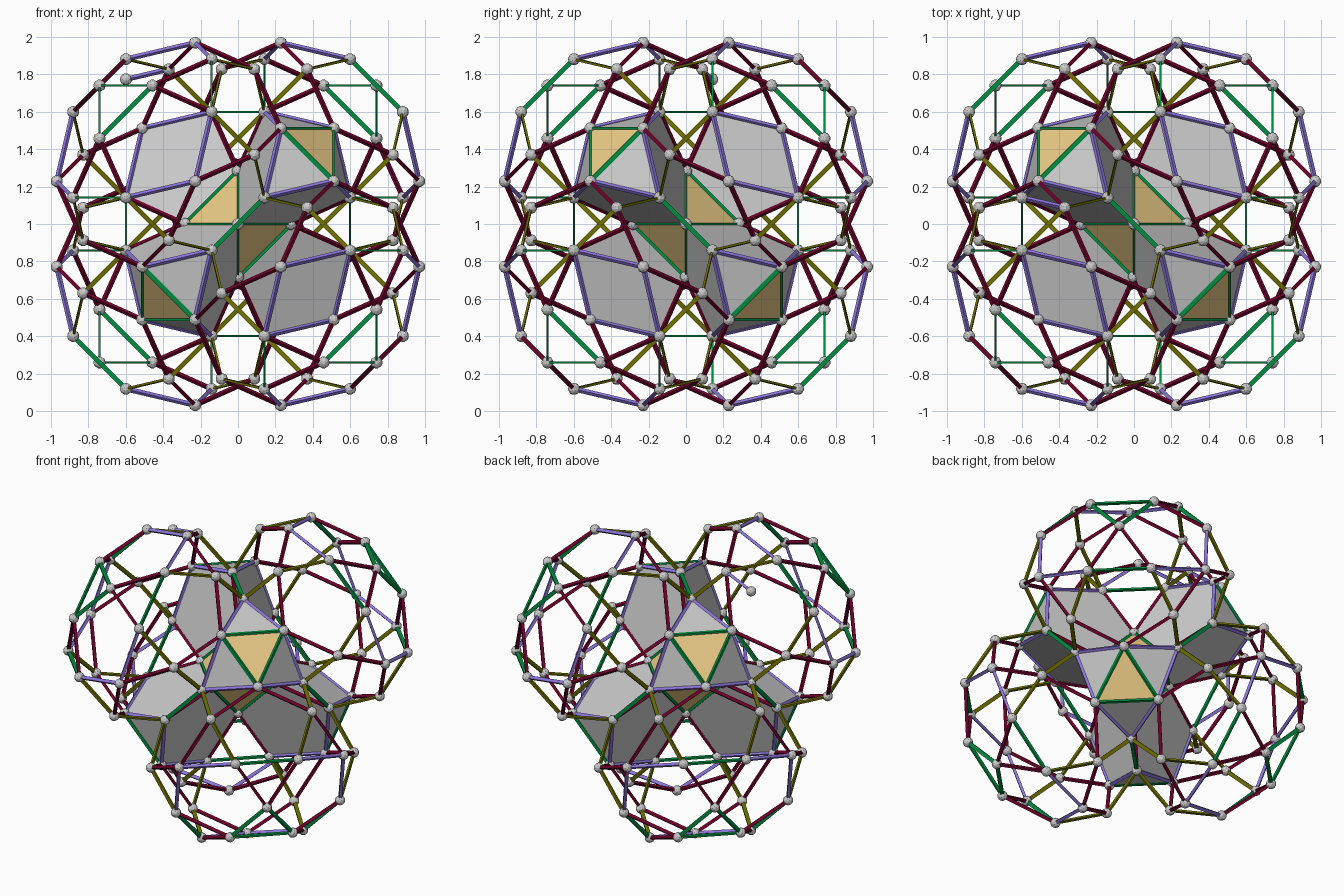
import bpy, bmesh
from itertools import permutations, product, combinations
from mathutils import Vector, Matrix

if "Cube" in bpy.data.objects:
    bpy.data.objects.remove(bpy.data.objects["Cube"])

P = (1 + 5 ** 0.5) / 2
U = 0.969 / P ** 4            # lattice unit: outermost ball centre at 0.969
CENTRE = Vector((0, 0, 1))
SIGNS = [(1, 1, 1), (-1, -1, 1), (-1, 1, -1), (1, -1, -1)]


def material(name, rgb):
    m = bpy.data.materials.new(name)
    m.diffuse_color = [c ** 2.2 for c in rgb] + [1]
    m.use_nodes = True
    m.node_tree.nodes["Principled BSDF"].inputs["Base Color"].default_value = m.diffuse_color
    return m


def finish(bm, name, mat=None):
    me = bpy.data.meshes.new(name)
    bm.to_mesh(me)
    bm.free()
    if mat:
        me.materials.append(mat)
    ob = bpy.data.objects.new(name, me)
    bpy.context.collection.objects.link(ob)
    return ob


def perms(*v):
    return sorted(set(permutations(v)))


def signed(points, s):
    return [Vector(a * b for a, b in zip(p, s)) for p in points]


def place(v):
    return CENTRE + v * U


def key(v):
    return tuple(round(c, 3) + 0.0 for c in v)


# Point families of one cage (stretched icosidodecahedron) around (P^2, P^2, P^2)
rel = []
for f in (1, -1):
    for base in ((1 / P, P * P, P * P), (1, 1, -P ** 3), (P, -P, 2 + P), (0, 2 * P, -2 * P)):
        rel += [tuple(P * P + f * c for c in p) for p in perms(*base)]
cage_pts = list({key(p): p for p in rel}.values())
inner = perms(2, 0, 0)
middle = perms(1, 1, P ** 3)
outer = perms(P * P + 1, P * P + 1, P)
cell_pts = inner + middle + outer

# Collect nodes and struts of four cages and four closed cells
nodes, edges = {}, {}
for s in SIGNS:
    for pts, sg in ((cage_pts, s), (cell_pts, [-c for c in s])):
        vs = signed(pts, sg)
        for v in vs:
            nodes[key(v)] = v
        for a, b in combinations(vs, 2):
            if (a - b).length < 3:
                edges[tuple(sorted((key(a), key(b))))] = (a, b)

# Short loose strut with its end ball
loose_a = Vector((-P * P, 1 / P, 2 * P * P + 1 / P))
loose_b = loose_a + Vector((-P, P ** -2, -P ** -2))
loose_a = min(nodes.values(), key=lambda n: (n - loose_a).length)
nodes[key(loose_b)] = loose_b
edges["loose"] = (loose_a, loose_b)

# Ball joints: small rhombicosidodecahedra
ball = bmesh.new()
for base in ((1, 1, P ** 3), (P * P, P, 2 * P), (2 + P, 0, P * P)):
    for k in range(3):
        for s in product((1, -1), repeat=3):
            p = Vector(base[(i + k) % 3] * s[i] for i in range(3)) * 0.00732
            if all((p - v.co).length > 1e-5 for v in ball.verts):
                ball.verts.new(p)
bmesh.ops.convex_hull(ball, input=ball.verts[:])
bmesh.ops.dissolve_limit(ball, angle_limit=0.02, verts=ball.verts[:], edges=ball.edges[:])
ball_mesh = bpy.data.meshes.new("ball_shape")
ball.to_mesh(ball_mesh)
ball.free()
bm = bmesh.new()
for v in nodes.values():
    start = len(bm.verts)
    bm.from_mesh(ball_mesh)
    bm.verts.ensure_lookup_table()
    bmesh.ops.translate(bm, verts=bm.verts[start:], vec=place(v))
finish(bm, "ball_joints")
bpy.data.meshes.remove(ball_mesh)

# Struts, grouped by length: colour, width, thickness
kinds = {
    "green": (2.828, (0.0, 0.55, 0.26), 0.025, 0.012),
    "purple": (2.760, (0.55, 0.46, 0.86), 0.021, 0.018),
    "maroon": (2.646, (0.43, 0.0, 0.18), 0.021, 0.018),
    "olive": (2.320, (0.43, 0.43, 0.0), 0.025, 0.012),
}
meshes = {k: bmesh.new() for k in kinds}
for a, b in edges.values():
    d = b - a
    length = d.length
    kind = "purple" if length < 2 else min(kinds, key=lambda k: abs(kinds[k][0] - length))
    # the wide side lies across the pair of equal components
    i, j = min(((0, 1), (0, 2), (1, 2)), key=lambda ij: abs(abs(d[ij[0]]) - abs(d[ij[1]])))
    w = Vector((0, 0, 0))
    w[i], w[j] = d[j], -d[i]
    w.normalize()
    z = d.normalized()
    t = z.cross(w)
    rot = Matrix((w, t, z)).transposed().to_4x4()
    _, _, wide, thin = kinds[kind]
    size = Matrix.Diagonal((wide, thin, length * U, 1))
    bmesh.ops.create_cube(meshes[kind], size=1,
                          matrix=Matrix.Translation(place((a + b) / 2)) @ rot @ size)
for k, bm in meshes.items():
    finish(bm, k + "_struts", material(k, kinds[k][1]))

# Face panels: cells get pentagons and triangles, yellow caps close the ends
grey, yellow = bmesh.new(), bmesh.new()


def panel(bm, pts, sg, away):
    vs = [place(v) for v in signed(pts, sg)]
    f = bm.faces.new([bm.verts.new(v) for v in vs])
    f.normal_update()
    if f.normal.dot(f.calc_center_median() - place(away)) < 0:
        f.normal_flip()


def axis_pt(i, on, off):
    return tuple(on if k == i else off for k in range(3))


for s in SIGNS:
    n = [-c for c in s]
    mid = Vector(n) * 1.8
    panel(yellow, inner, s, Vector((0, 0, 0)))
    panel(yellow, outer, n, mid)
    for i, j, k in ((0, 1, 2), (1, 2, 0), (2, 0, 1)):
        I = [axis_pt(q, 2, 0) for q in range(3)]
        M = [axis_pt(q, P ** 3, 1) for q in range(3)]
        T = [axis_pt(q, P, P * P + 1) for q in range(3)]
        panel(grey, (I[i], M[i], T[k], M[j], I[j]), n, mid)
        panel(grey, (M[k], T[i], T[j]), n, mid)
finish(grey, "grey_panels")
finish(yellow, "yellow_panels", material("yellow", (0.92, 0.79, 0.52)))
